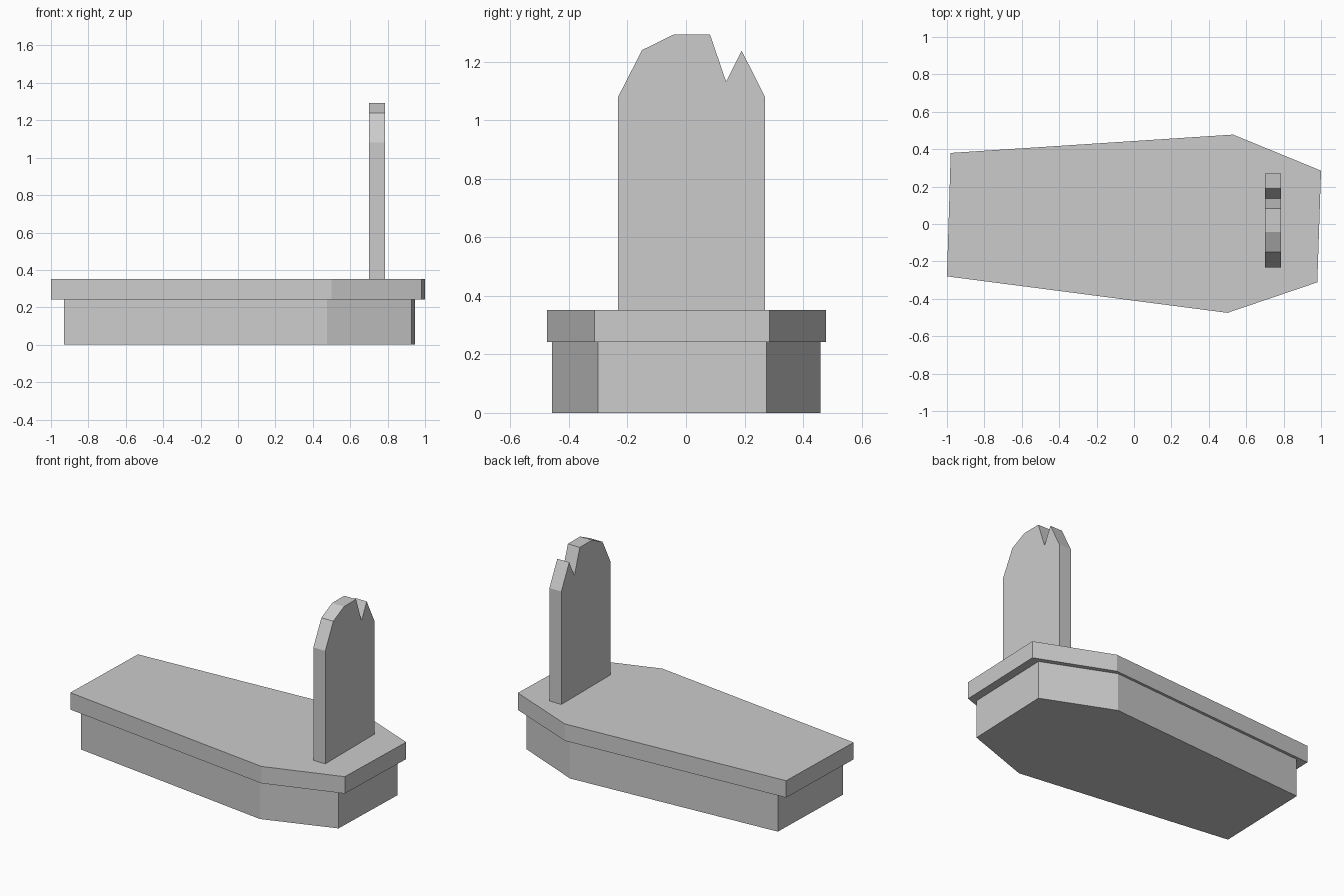
import bpy, bmesh
from mathutils import Vector

if "Cube" in bpy.data.objects:
    bpy.data.objects.remove(bpy.data.objects["Cube"])


def extrude_profile(name, points, direction):
    """Make a solid by extruding a closed polygon along a direction."""
    bm = bmesh.new()
    face = bm.faces.new([bm.verts.new(p) for p in points])
    result = bmesh.ops.extrude_face_region(bm, geom=[face], use_keep_orig=True)
    verts = [g for g in result["geom"] if isinstance(g, bmesh.types.BMVert)]
    bmesh.ops.translate(bm, verts=verts, vec=Vector(direction))
    bmesh.ops.recalc_face_normals(bm, faces=bm.faces)
    mesh = bpy.data.meshes.new(name)
    bm.to_mesh(mesh)
    bm.free()
    obj = bpy.data.objects.new(name, mesh)
    bpy.context.collection.objects.link(obj)
    return obj


# Slightly skewed coffin-shaped outline shared by slab and base
outline = [(-0.98, 0.38), (-1.0, -0.28), (0.50, -0.475),
           (0.98, -0.312), (1.0, 0.285), (0.53, 0.478)]
SLAB_BOTTOM, SLAB_TOP = 0.243, 0.352

# Stone base, a little smaller than the slab
extrude_profile("grave_base",
                [(x * 0.938 + 0.008, y * 0.963, 0) for x, y in outline],
                (0, 0, SLAB_BOTTOM))

# Overhanging cover slab
extrude_profile("cover_slab", [(x, y, SLAB_BOTTOM) for x, y in outline],
                (0, 0, SLAB_TOP - SLAB_BOTTOM))

# Headstone with a chipped notch in its rounded top
stone = [(-0.232, SLAB_TOP), (-0.232, 1.08), (-0.15, 1.24), (-0.042, 1.293),
         (0.082, 1.293), (0.137, 1.132), (0.19, 1.238), (0.27, 1.08),
         (0.27, SLAB_TOP)]
extrude_profile("headstone", [(0.70, y, z) for y, z in stone], (0.085, 0, 0))
